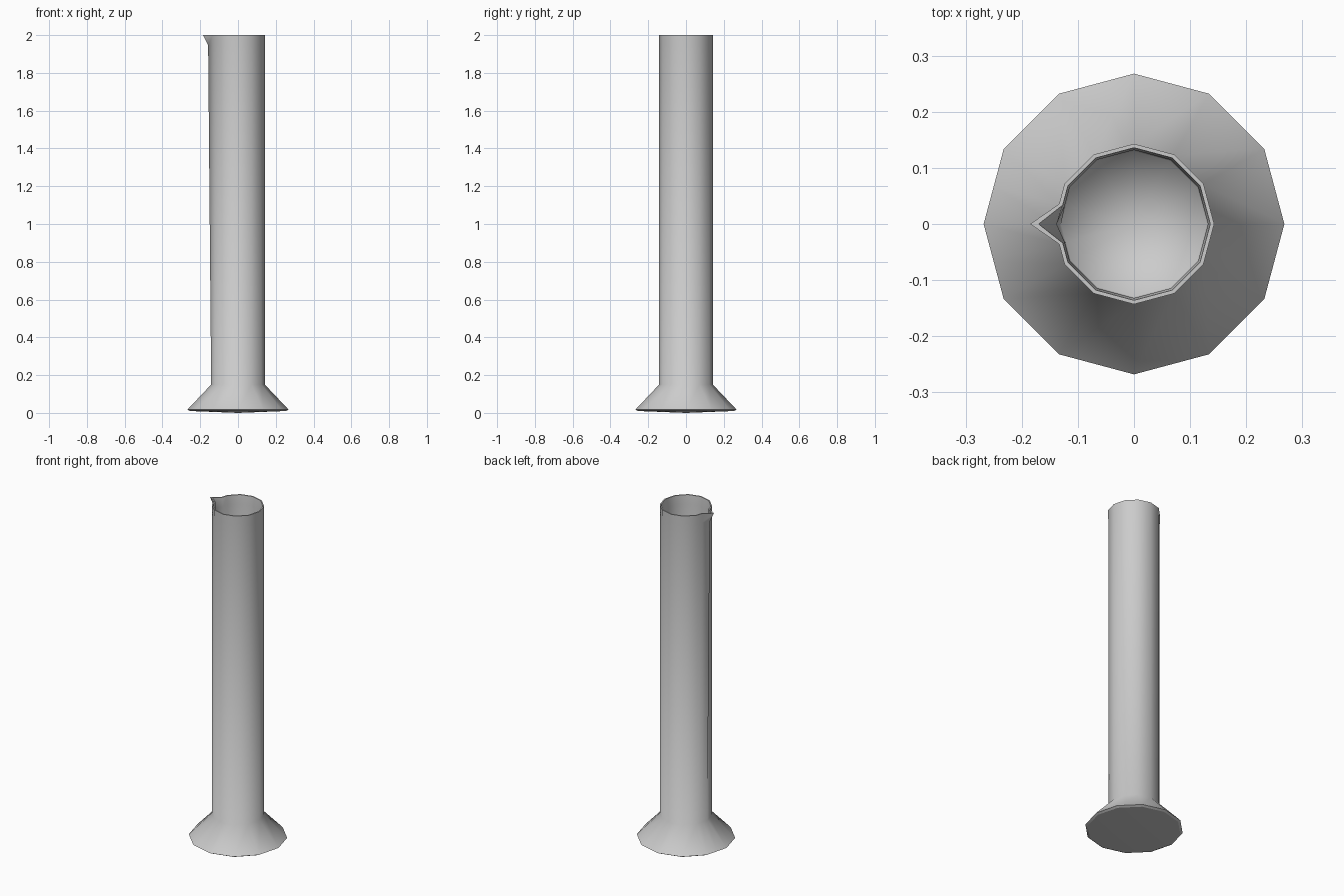
import bpy, bmesh
from math import cos, sin, pi, radians

if "Cube" in bpy.data.objects:
    bpy.data.objects.remove(bpy.data.objects["Cube"])

bm = bmesh.new()
COS15 = cos(pi / 12)

# 12-sided section, with two extra columns beside the spout at 180 degrees
ANGLES = [(a, 1.0) for a in range(0, 151, 30)]
ANGLES += [(165, COS15), (180, 1.0), (195, COS15)]
ANGLES += [(a, 1.0) for a in range(210, 331, 30)]


def ring(r, z, tip=None):
    """Horizontal ring; tip moves the spout column outward."""
    verts = []
    for a, k in ANGLES:
        d = tip if (a == 180 and tip) else r * k
        t = radians(a)
        verts.append(bm.verts.new((d * cos(t), d * sin(t), z)))
    return verts


# profile from underside, up the outside, over the lip, down the inside
profile = [
    (0.255, 0.010, None),
    (0.268, 0.017, None),    # foot rim
    (0.142, 0.150, None),    # top of foot
    (0.142, 1.945, 0.158),   # below spout
    (0.143, 2.000, 0.185),   # outer lip
    (0.136, 2.000, 0.170),   # inner lip
    (0.132, 1.945, 0.138),   # inside spout
    (0.130, 0.120, None),    # inner floor
]
rings = [ring(*p) for p in profile]
n = len(ANGLES)
for lo, hi in zip(rings, rings[1:]):
    for i in range(n):
        j = (i + 1) % n
        bm.faces.new((lo[i], lo[j], hi[j], hi[i]))

# slightly domed underside and flat inner floor
for loop, z in ((rings[0], 0.0), (rings[-1], 0.120)):
    c = bm.verts.new((0, 0, z))
    for i in range(n):
        bm.faces.new((loop[i], loop[(i + 1) % n], c))

bmesh.ops.recalc_face_normals(bm, faces=bm.faces)
for f in bm.faces:
    f.smooth = True

# crisp edges around the foot and lip, and along the spout ridge
for k in (0, 1, 4, 5):
    for i in range(n):
        bm.edges.get((rings[k][i], rings[k][(i + 1) % n])).smooth = False
tip = n // 2
bm.edges.get((rings[3][tip], rings[4][tip])).smooth = False

mesh = bpy.data.meshes.new("measuring_cylinder")
bm.to_mesh(mesh)
bm.free()
obj = bpy.data.objects.new("measuring_cylinder", mesh)
bpy.context.collection.objects.link(obj)
